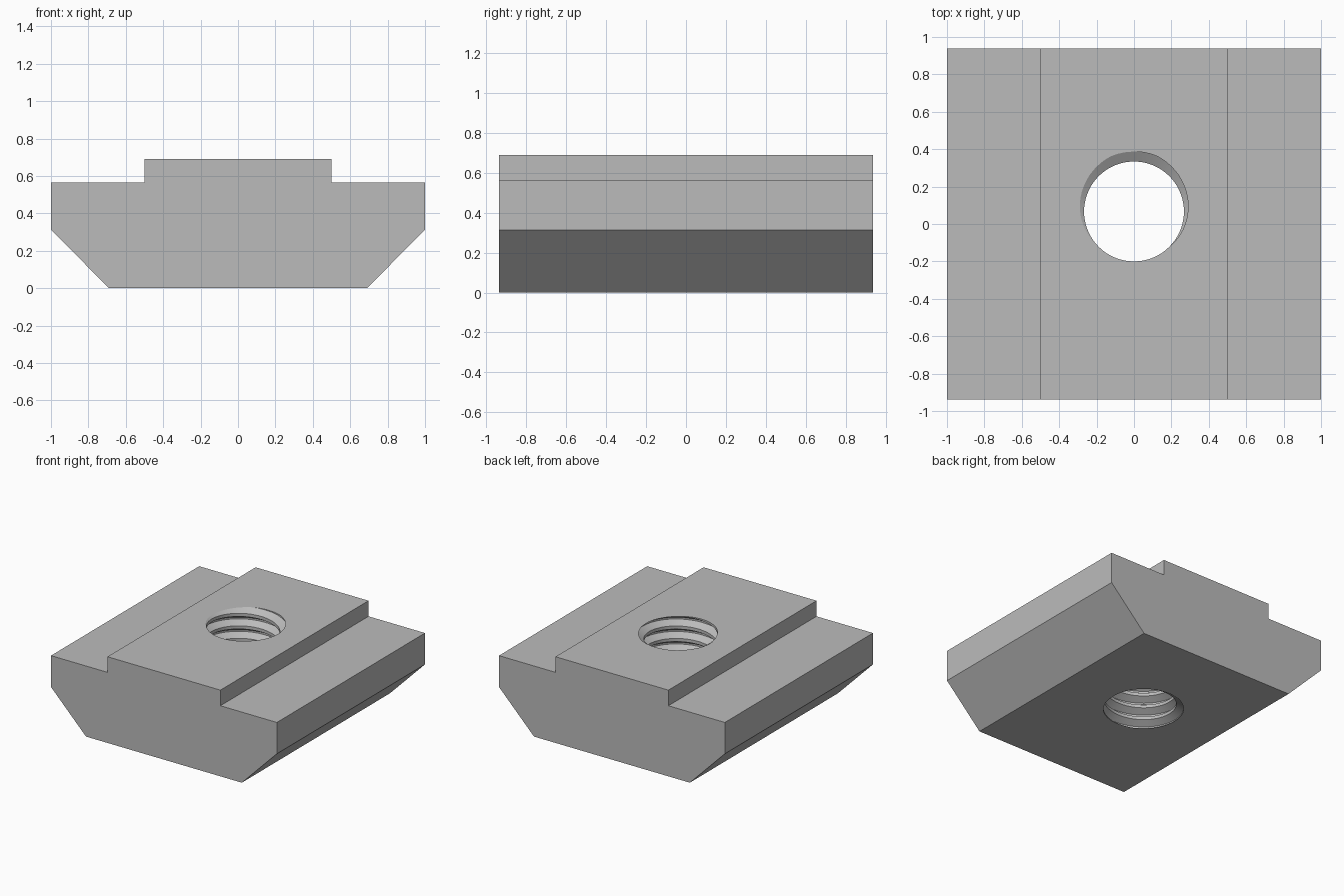
import bpy, bmesh, math

cube = bpy.data.objects.get("Cube")
if cube:
    bpy.data.objects.remove(cube)

HALF_LENGTH = 0.937
TOP = 0.69
HOLE_Y = 0.067
MINOR, MAJOR, PITCH = 0.267, 0.32, 0.1
SEGMENTS = 72

steel = bpy.data.materials.new("plain steel grey")
steel.use_nodes = True
colour = (0.5, 0.5, 0.5, 1)
steel.diffuse_color = colour
steel.node_tree.nodes["Principled BSDF"].inputs["Base Color"].default_value = colour


def add_object(name, bm):
    bmesh.ops.recalc_face_normals(bm, faces=bm.faces)
    mesh = bpy.data.meshes.new(name)
    bm.to_mesh(mesh)
    bm.free()
    mesh.materials.append(steel)
    obj = bpy.data.objects.new(name, mesh)
    bpy.context.collection.objects.link(obj)
    return obj


# Slot nut body: mirrored half profile extruded front to back
half = [(0.69, 0), (1, 0.314), (1, 0.565), (0.5, 0.565), (0.5, TOP)]
outline = half + [(-x, z) for x, z in reversed(half)]
bm = bmesh.new()
face = bm.faces.new([bm.verts.new((x, -HALF_LENGTH, z)) for x, z in outline])
sweep = bmesh.ops.extrude_face_region(bm, geom=[face])
verts = [v for v in sweep["geom"] if isinstance(v, bmesh.types.BMVert)]
bmesh.ops.translate(bm, verts=verts, vec=(0, 2 * HALF_LENGTH, 0))
body = add_object("slot_nut_body", bm)

# Thread cutter: helical rod with flat roots and crests
tooth = [(-0.0625, MAJOR), (0.0625, MAJOR), (0.375, MINOR), (0.625, MINOR)]
turns = range(-9, 3)
bm = bmesh.new()
columns = []
for i in range(SEGMENTS):
    a = math.tau * i / SEGMENTS
    lift = TOP + PITCH * (i / SEGMENTS - 0.25)
    columns.append([bm.verts.new((r * math.cos(a), HOLE_Y + r * math.sin(a),
                                  lift + PITCH * (k + f)))
                    for k in turns for f, r in tooth])
for i in range(SEGMENTS - 1):
    for a, b, c, d in zip(columns[i], columns[i + 1], columns[i + 1][1:], columns[i][1:]):
        bm.faces.new((a, b, c, d))
# The seam joins each turn to the next one up
step = len(tooth)
first, last = columns[0], columns[-1]
for a, b, c, d in zip(last, first[step:], first[step + 1:], last[1:]):
    bm.faces.new((a, b, c, d))
# Close both ends with a fan
for z in (-0.4, TOP + 0.4):
    hub = bm.verts.new((0, HOLE_Y, z))
    rim = [e for e in bm.edges if e.is_boundary and (e.verts[0].co.z > TOP / 2) == (z > 0)]
    for e in rim:
        bm.faces.new((*e.verts, hub))
cutter = add_object("thread_cutter", bm)
cutter.hide_render = True

# Cut the threaded hole and remove the helper
cut = body.modifiers.new("threaded_hole", "BOOLEAN")
cut.operation = "DIFFERENCE"
cut.solver = "EXACT"
cut.object = cutter
bpy.context.view_layer.objects.active = body
body.select_set(True)
bpy.ops.object.modifier_apply(modifier=cut.name)
bpy.data.objects.remove(cutter)
bpy.ops.object.shade_smooth_by_angle(angle=math.radians(25))
